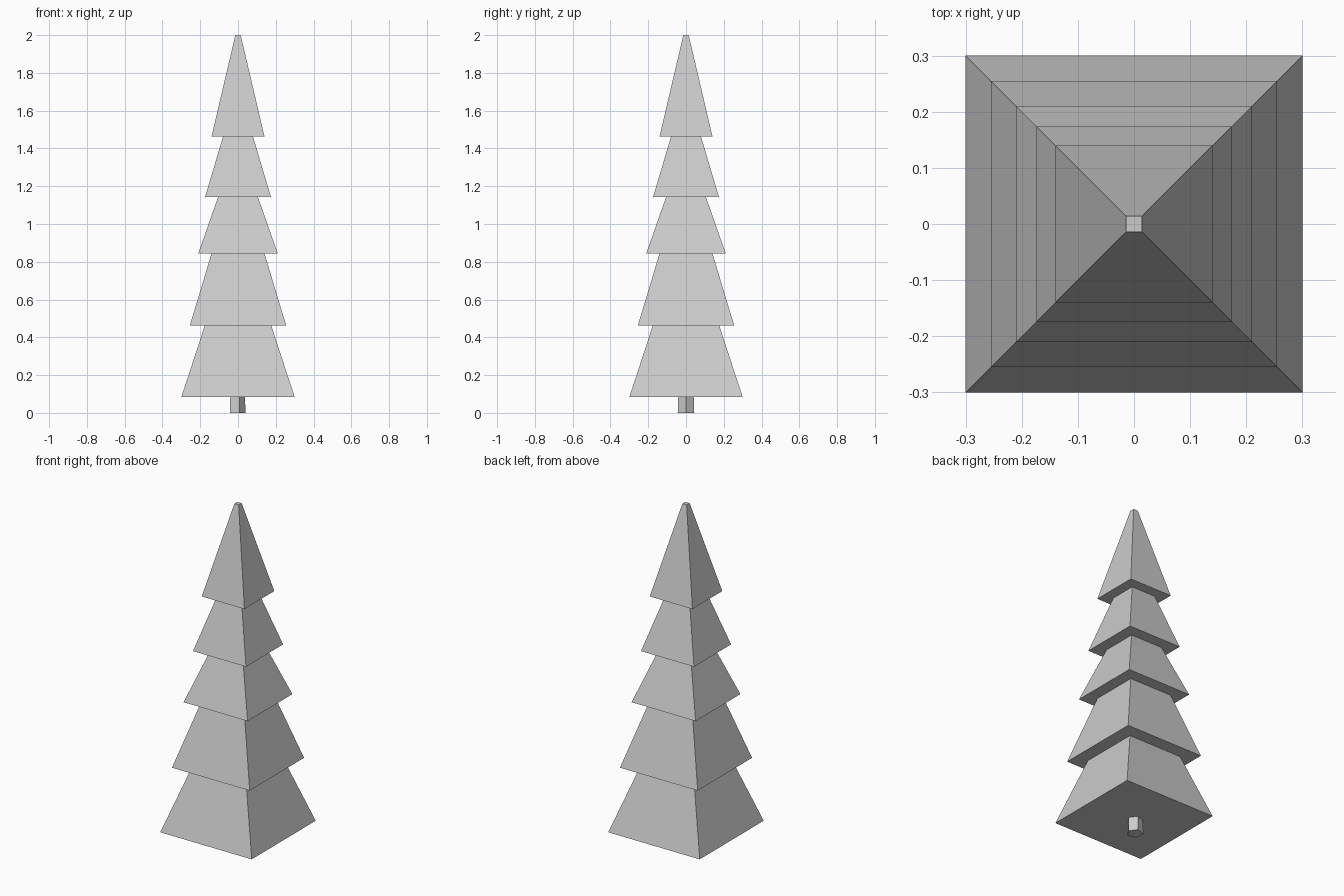
import bpy, bmesh
from math import cos, sin, pi, sqrt

cube = bpy.data.objects.get("Cube")
if cube:
    bpy.data.objects.remove(cube, do_unlink=True)

grey = bpy.data.materials.new("light grey")
grey.use_nodes = True
colour = (0.6, 0.6, 0.6, 1)
grey.diffuse_color = colour
grey.node_tree.nodes["Principled BSDF"].inputs["Base Color"].default_value = colour


def loft(name, sides, turn, rings, cap_bottom=False, cap_top=False, x=0):
    """Flat-sided solid through (radius, height) rings, listed bottom to top."""
    bm = bmesh.new()
    loops = []
    for radius, z in rings:
        angles = [turn + 2 * pi * i / sides for i in range(sides)]
        loops.append([bm.verts.new((x + radius * cos(a), radius * sin(a), z)) for a in angles])
    for low, high in zip(loops, loops[1:]):
        for i in range(sides):
            j = (i + 1) % sides
            bm.faces.new((low[i], low[j], high[j], high[i]))
    if cap_bottom:
        bm.faces.new(reversed(loops[0]))
    if cap_top:
        bm.faces.new(loops[-1])
    mesh = bpy.data.meshes.new(name)
    bm.to_mesh(mesh)
    bm.free()
    mesh.materials.append(grey)
    obj = bpy.data.objects.new(name, mesh)
    bpy.context.collection.objects.link(obj)
    return obj


# Five-sided trunk, slightly wider at the foot
loft("trunk", 5, 0, [(0.046, 0), (0.043, 0.084)], cap_bottom=True, x=-0.006)

# Square branch tiers: bottom half width, top half width, bottom height
tiers = [
    (0.30, 0.176, 0.084),
    (0.255, 0.14, 0.462),
    (0.21, 0.105, 0.845),
    (0.174, 0.079, 1.144),
    (0.14, 0.014, 1.464),
]
heights = [t[2] for t in tiers[1:]] + [2.0]
inner = None
for n, ((wide, narrow, z), top) in enumerate(zip(tiers, heights)):
    rings = [(wide * sqrt(2), z), (narrow * sqrt(2), top)]
    if inner:
        # Overhanging underside starts at the top of the tier below
        rings.insert(0, (inner * sqrt(2), z))
    loft(f"branch_tier_{n + 1}", 4, pi / 4, rings, cap_bottom=not inner, cap_top=top == 2.0)
    inner = narrow
